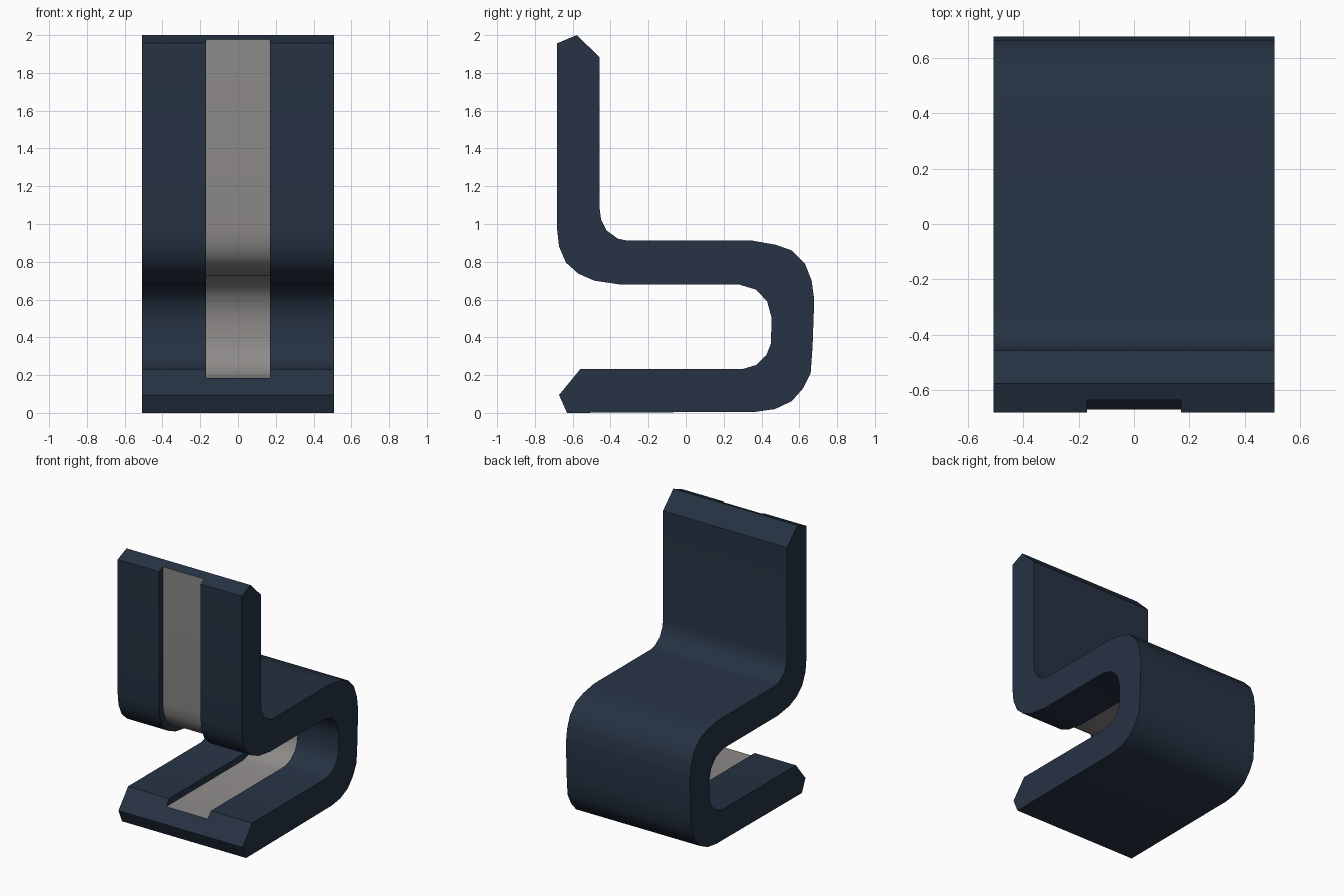
import bpy, bmesh, math
from mathutils import Vector

if "Cube" in bpy.data.objects:
    bpy.data.objects.remove(bpy.data.objects["Cube"])

W, G, DEPTH = 0.508, 0.17, 0.046   # half width, groove half width, groove depth


def material(name, rgb):
    m = bpy.data.materials.new(name)
    m.diffuse_color = (*rgb, 1)
    m.use_nodes = True
    m.node_tree.nodes["Principled BSDF"].inputs["Base Color"].default_value = m.diffuse_color
    return m


# Grooved side of the S profile (y, z): base top, inner bend, seat underside, backrest front
groove_side = [Vector(p) for p in (
    (-0.56, 0.232), (0.30, 0.232), (0.37, 0.253), (0.425, 0.305), (0.449, 0.365),
    (0.454, 0.50), (0.43, 0.59), (0.37, 0.653), (0.28, 0.68), (-0.35, 0.68),
    (-0.485, 0.70), (-0.57, 0.737), (-0.635, 0.795), (-0.672, 0.88), (-0.682, 0.97),
    (-0.682, 1.957))]
# Plain side: top tip, backrest rear, seat top, outer bend, base underside, bottom tip
plain_side = [Vector(p) for p in (
    (-0.578, 2.0), (-0.457, 1.882), (-0.457, 1.08), (-0.45, 1.025), (-0.42, 0.965),
    (-0.36, 0.922), (-0.31, 0.912), (0.35, 0.912), (0.475, 0.89), (0.56, 0.86),
    (0.63, 0.79), (0.665, 0.70), (0.679, 0.60), (0.67, 0.35), (0.66, 0.21),
    (0.62, 0.13), (0.56, 0.062), (0.47, 0.02), (0.37, 0.006), (-0.63, 0.0),
    (-0.672, 0.095))]

# Groove floor: the grooved side pushed into the body, ends kept on the chamfers
floor = []
for i, p in enumerate(groove_side):
    if i == 0:
        floor.append(Vector((-0.597, 0.186)))
    elif i == len(groove_side) - 1:
        floor.append(Vector((-0.636, 1.976)))
    else:
        d1 = (p - groove_side[i - 1]).normalized()
        d2 = (groove_side[i + 1] - p).normalized()
        t = (d1 + d2).normalized()
        floor.append(p + Vector((t.y, -t.x)) * DEPTH / t.dot(d1))

bm = bmesh.new()
cache = {}


def vert(x, p):
    key = (x, round(p.x, 5), round(p.y, 5))
    if key not in cache:
        cache[key] = bm.verts.new((x, p.x, p.y))
    return cache[key]


def band(path, x0, x1):
    """Strip of quads along a closed profile between two x positions."""
    faces = []
    for a, b in zip(path, path[1:] + path[:1]):
        faces.append(bm.faces.new((vert(x0, a), vert(x1, a), vert(x1, b), vert(x0, b))))
    return faces


full = [floor[0]] + groove_side + [floor[-1]] + plain_side
inner = floor + plain_side

# Outer bands and side caps
band(full, -W, -G)
band(full, G, W)
for x in (-W, W):
    bm.faces.new([vert(x, p) for p in full])

# Centre band; its first faces are the grey groove floor
for f in band(inner, -G, G)[:len(floor) - 1]:
    f.material_index = 1

# Groove walls
n = len(floor)
for x in (-G, G):
    for i in range(n - 1):
        bm.faces.new((vert(x, groove_side[i]), vert(x, groove_side[i + 1]),
                      vert(x, floor[i + 1]), vert(x, floor[i])))

bmesh.ops.recalc_face_normals(bm, faces=bm.faces)
mesh = bpy.data.meshes.new("folded_chair")
bm.to_mesh(mesh)
bm.free()
mesh.materials.append(material("dark navy", (0.019, 0.032, 0.056)))
mesh.materials.append(material("warm grey", (0.27, 0.258, 0.25)))

chair = bpy.data.objects.new("folded_chair", mesh)
bpy.context.collection.objects.link(chair)
bpy.context.view_layer.objects.active = chair
chair.select_set(True)
bpy.ops.object.shade_smooth_by_angle(angle=math.radians(35))
